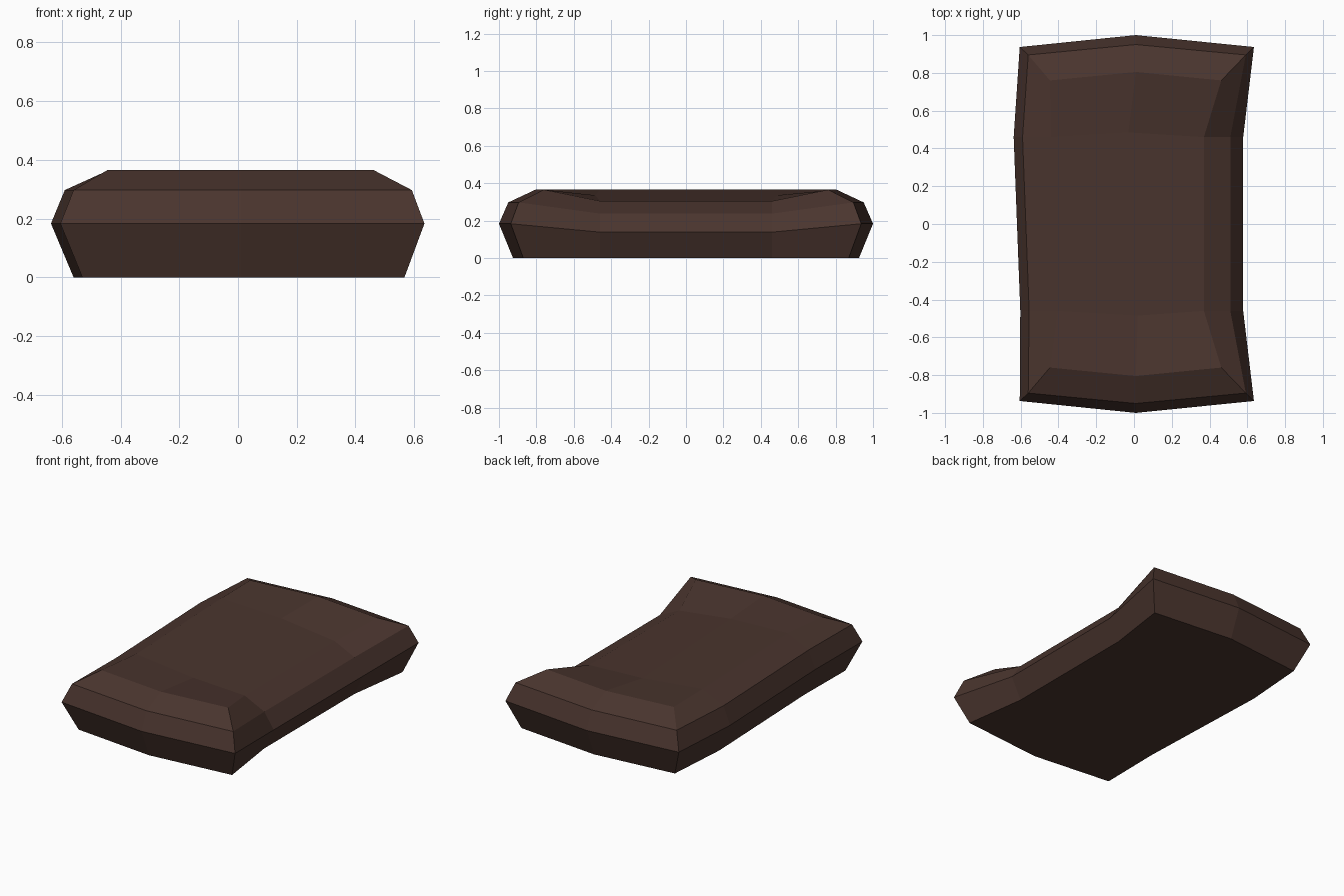
import bpy
import bmesh

default_cube = bpy.data.objects.get("Cube")
if default_cube:
    bpy.data.objects.remove(default_cube, do_unlink=True)

# Dark brown material
brown = bpy.data.materials.new("dark brown")
brown.use_nodes = True
colour = (0.068, 0.035, 0.027, 1)
brown.diffuse_color = colour
brown.node_tree.nodes["Principled BSDF"].inputs["Base Color"].default_value = colour

WAIST_Y = 0.46
MIDDLE_X = 0.01
FRONT_LEFT_SHIFT = 0.035  # the outline is slightly uneven on one side


def make_ring(bm, right, left, corner_y, middle_y, z, dipped_z):
    """One loop of the cushion; right and left are (waist x, corner x).
    Only the right waist dips; the other side stays level."""
    half = [
        (right[0], WAIST_Y, dipped_z),
        (right[1], corner_y, z),
        (MIDDLE_X, middle_y, z),
        (left[1], corner_y, z),
        (left[0], WAIST_Y, z),
    ]
    front = [(x, -y, z) for x, y, z in reversed(half)]
    front[0] = (left[0] + FRONT_LEFT_SHIFT, -WAIST_Y, z)
    return [bm.verts.new(p) for p in half + front]


def fill_ring(bm, ring, z):
    """Close a loop with two columns of three panels."""
    back = bm.verts.new((-0.03, 0.485, z))
    front = bm.verts.new((0.02, -0.485, z))
    r = ring
    for panel in (
        (r[0], r[1], r[2], back), (back, r[2], r[3], r[4]),
        (r[9], r[0], back, front), (front, back, r[4], r[5]),
        (r[8], r[9], front, r[7]), (r[7], front, r[5], r[6]),
    ):
        bm.faces.new(panel)


# Cushion: underside, widest seam, shoulder and top loops
bm = bmesh.new()
rings = [
    make_ring(bm, (0.51, 0.567), (-0.56, -0.53), 0.87, 0.925, 0, 0),
    make_ring(bm, (0.578, 0.635), (-0.637, -0.605), 0.937, 1.0, 0.183, 0.138),
    make_ring(bm, (0.51, 0.592), (-0.59, -0.56), 0.895, 0.95, 0.297, 0.237),
    make_ring(bm, (0.37, 0.462), (-0.44, -0.445), 0.76, 0.805, 0.365, 0.304),
]
for lower, upper in zip(rings, rings[1:]):
    for i in range(len(lower)):
        j = (i + 1) % len(lower)
        bm.faces.new((lower[i], lower[j], upper[j], upper[i]))
fill_ring(bm, rings[0], 0)
fill_ring(bm, rings[-1], 0.335)
bmesh.ops.recalc_face_normals(bm, faces=bm.faces)

mesh = bpy.data.meshes.new("cushion")
bm.to_mesh(mesh)
bm.free()
mesh.materials.append(brown)
cushion = bpy.data.objects.new("cushion", mesh)
bpy.context.collection.objects.link(cushion)
